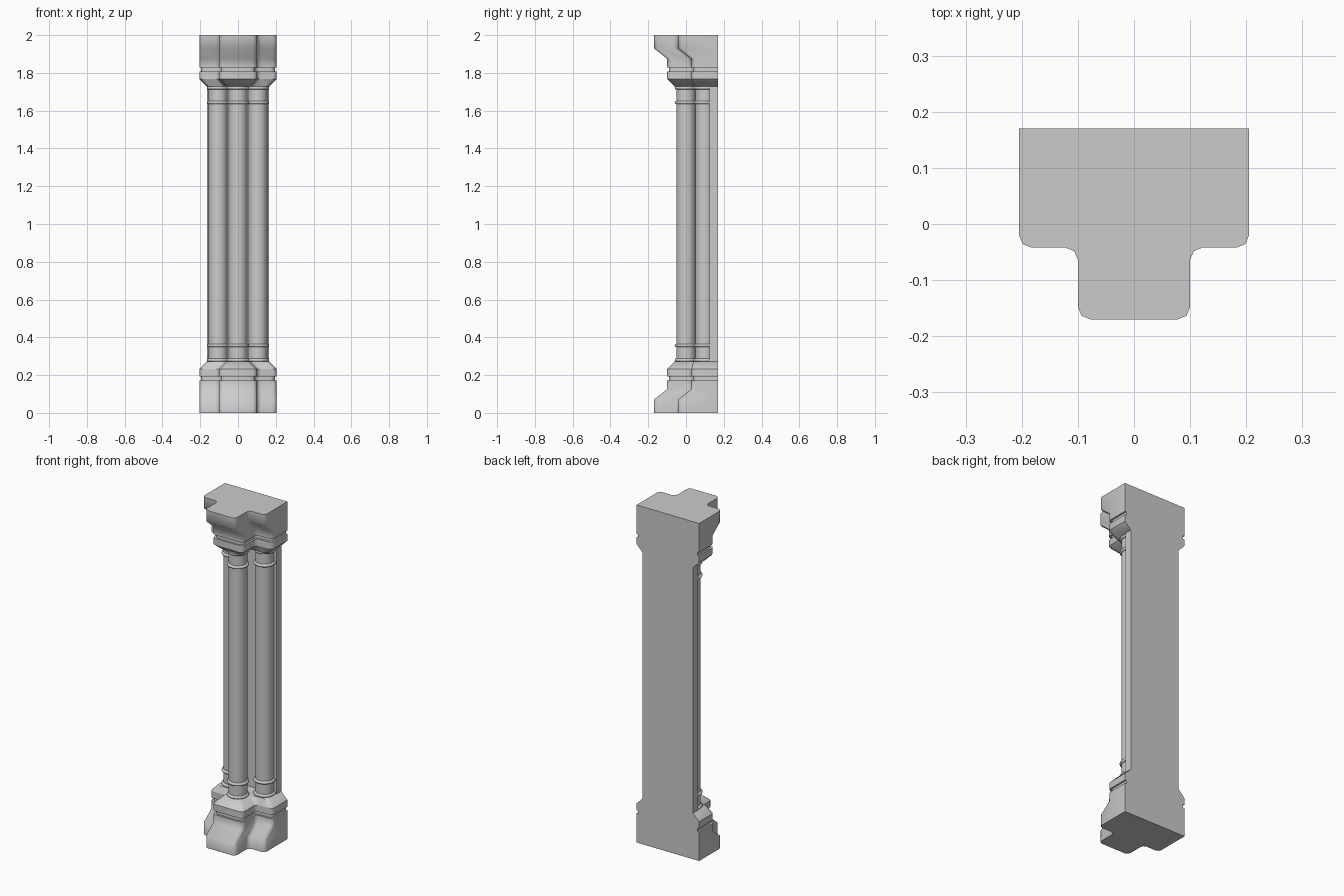
import bpy, bmesh, math
from mathutils import Vector

if "Cube" in bpy.data.objects:
    bpy.data.objects.remove(bpy.data.objects["Cube"])


def finish(name, bm, sharp_deg, sharp_levels=()):
    bmesh.ops.recalc_face_normals(bm, faces=bm.faces[:])
    for f in bm.faces:
        f.smooth = True
    for e in bm.edges:
        on_level = any(all(abs(v.co.z - z) < 1e-4 for v in e.verts) for z in sharp_levels)
        e.smooth = not (on_level or e.calc_face_angle(0) > math.radians(sharp_deg))
    me = bpy.data.meshes.new(name)
    bm.to_mesh(me)
    bm.free()
    ob = bpy.data.objects.new(name, me)
    bpy.context.collection.objects.link(ob)
    return ob


def loft(bm, rings, closed_ends=True):
    loops = [[bm.verts.new(p) for p in r] for r in rings]
    n = len(loops[0])
    for a, b in zip(loops, loops[1:]):
        for i in range(n):
            j = (i + 1) % n
            bm.faces.new((a[i], a[j], b[j], b[i]))
    if closed_ends:
        bm.faces.new(loops[0])
        bm.faces.new(loops[-1])


def t_section(z, hw, cw, yc, yw, r=0.022):
    """T-shaped outline: rounded front corners, square back."""
    corners = [(-hw, yw), (-cw, yw), (-cw, yc), (cw, yc), (cw, yw), (hw, yw)]
    pts = [(hw, 0.17), (-hw, 0.17)]
    path = [pts[1]] + corners + [pts[0]]
    out = [Vector((*p, z)) for p in pts]
    for a, c, b in zip(path, path[1:], path[2:]):
        c = Vector(c)
        u = (Vector(a) - c).normalized() * r
        v = (Vector(b) - c).normalized() * r
        for p in (c + u, c + (u + v) * 0.293, c + v):
            out.append(Vector((p.x, p.y, z)))
    return out


# plinth levels: z, half width, centre half width, centre front y, wing front y
LEVELS = [
    (0.0, 0.205, 0.10, -0.17, -0.042),
    (0.07, 0.205, 0.10, -0.17, -0.042),
    (0.125, 0.205, 0.10, -0.10, 0.028),
    (0.172, 0.205, 0.10, -0.10, 0.028),
    (0.172, 0.195, 0.09, -0.09, 0.038),
    (0.192, 0.195, 0.09, -0.09, 0.038),
    (0.192, 0.205, 0.10, -0.10, 0.028),
    (0.232, 0.205, 0.10, -0.10, 0.028),
    (0.272, 0.165, 0.06, -0.06, 0.040),
]

# base and its mirrored capital
for name, flip in (("base", False), ("capital", True)):
    bm = bmesh.new()
    loft(bm, [t_section(2 - l[0] if flip else l[0], *l[1:]) for l in LEVELS])
    finish(name, bm, 55, [2 - 0.232 if flip else 0.232])

# column profile with bead rings, mirrored about mid height
R = 0.05


def bead(z, h=0.009, out=0.010):
    return [(R + out * math.sin(math.pi * i / 6), z - h * math.cos(math.pi * i / 6)) for i in range(7)]


half = [(R, 0.262)] + bead(0.279) + bead(0.357)
profile = half + [(r, 2 - z) for r, z in reversed(half)]


def column(name, x, y, sides=32):
    bm = bmesh.new()
    loft(bm, [[(x + r * math.cos(2 * math.pi * i / sides), y + r * math.sin(2 * math.pi * i / sides), z)
               for i in range(sides)] for r, z in profile])
    finish(name, bm, 50)


column("centre_column", 0, 0)
column("left_column", -0.105, 0.10)
column("right_column", 0.105, 0.10)

# flat backing slab behind the columns
bm = bmesh.new()
loft(bm, [[(-0.165, 0.125, z), (0.165, 0.125, z), (0.165, 0.17, z), (-0.165, 0.17, z)] for z in (0.27, 1.73)])
finish("back_slab", bm, 30)
